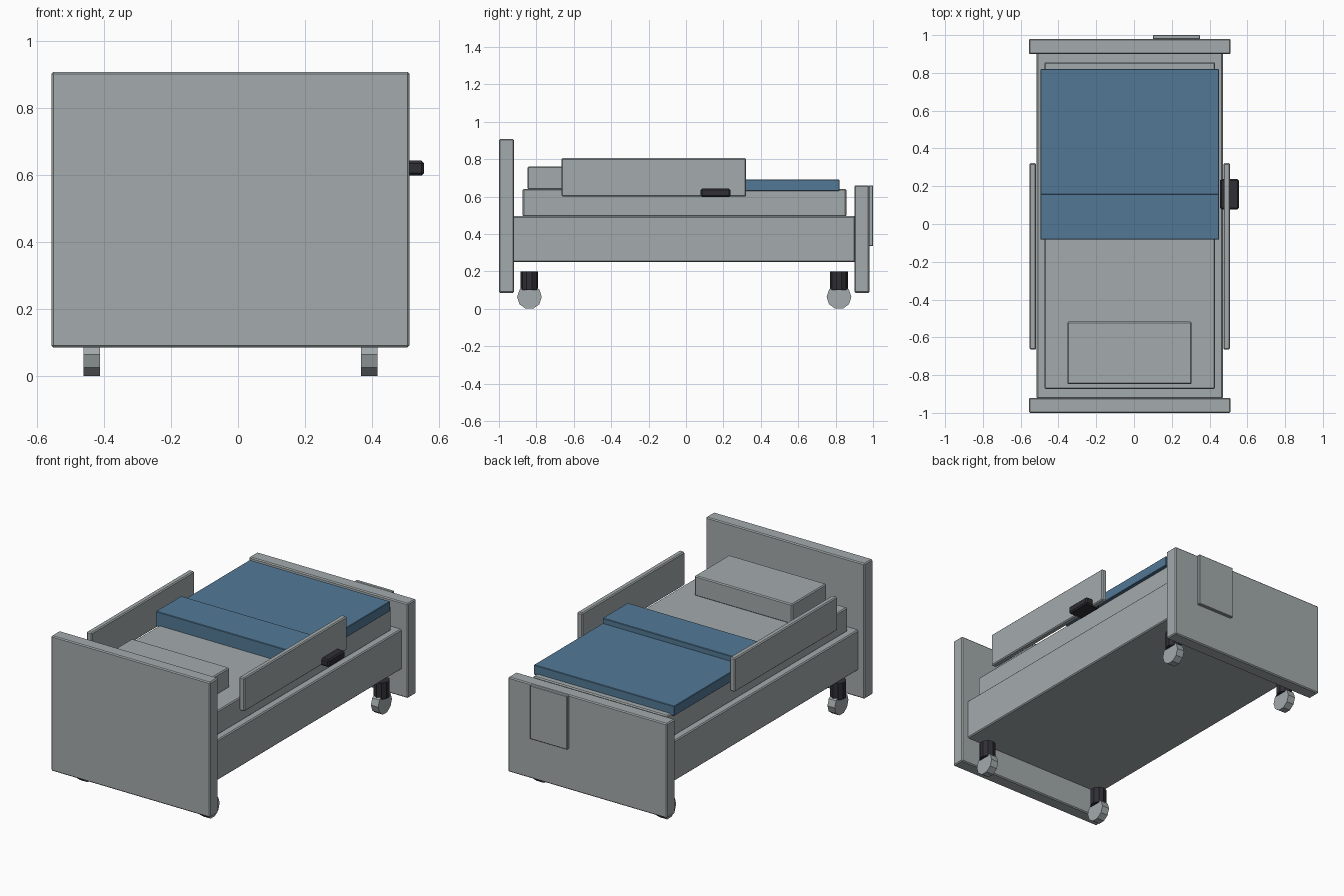
import bpy, math

if "Cube" in bpy.data.objects:
    bpy.data.objects.remove(bpy.data.objects["Cube"])


def material(name, rgb):
    m = bpy.data.materials.new(name)
    m.diffuse_color = (*rgb, 1)
    m.use_nodes = True
    m.node_tree.nodes["Principled BSDF"].inputs["Base Color"].default_value = m.diffuse_color
    return m


grey = material("light grey", (0.37, 0.405, 0.415))
blue = material("blanket blue", (0.085, 0.19, 0.305))
dark = material("dark charcoal", (0.028, 0.028, 0.036))


def box(name, x, y, z, mat, bevel=0.006):
    """Box from (min, max) pairs, with a small chamfer."""
    bpy.ops.mesh.primitive_cube_add(
        size=1, location=[(a + b) / 2 for a, b in (x, y, z)])
    o = bpy.context.object
    o.name = name
    o.scale = [b - a for a, b in (x, y, z)]
    bpy.ops.object.transform_apply(location=False, rotation=False, scale=True)
    o.data.materials.append(mat)
    if bevel:
        b = o.modifiers.new("chamfer", 'BEVEL')
        b.width = bevel
        b.segments = 1
    return o


def cylinder(name, loc, r, depth, mat, rot=(0, 0, 0)):
    bpy.ops.mesh.primitive_cylinder_add(
        vertices=10, radius=r, depth=depth, location=loc, rotation=rot)
    o = bpy.context.object
    o.name = name
    o.data.materials.append(mat)
    return o


# End boards and base
box("headboard", (-0.557, 0.512), (-1.0, -0.92), (0.085, 0.907), grey)
box("footboard", (-0.557, 0.512), (0.90, 0.98), (0.085, 0.66), grey)
box("chart_panel", (0.10, 0.35), (0.978, 1.0), (0.335, 0.66), grey, 0.003)
box("bed_base", (-0.515, 0.47), (-0.925, 0.905), (0.25, 0.495), grey)

# Bedding
box("mattress", (-0.475, 0.43), (-0.873, 0.857), (0.493, 0.64), grey)
box("pillow", (-0.352, 0.305), (-0.848, -0.517), (0.638, 0.76), grey)
box("blanket", (-0.495, 0.45), (0.15, 0.82), (0.63, 0.69), blue, 0.003)
box("blanket_fold", (-0.495, 0.45), (-0.083, 0.16), (0.63, 0.722), blue, 0.003)

# Side rails and hand control
box("left_rail", (-0.553, -0.518), (-0.665, 0.322), (0.60, 0.805), grey)
box("right_rail", (0.473, 0.508), (-0.665, 0.322), (0.60, 0.805), grey)
box("hand_control", (0.455, 0.555), (0.078, 0.238), (0.597, 0.642), dark, 0.008)

# Casters
for x, side in ((-0.436, "left"), (0.392, "right")):
    for y, end in ((-0.837, "head"), (0.818, "foot")):
        cylinder(f"caster_stem_{end}_{side}", (x, y, 0.15), 0.047, 0.10, dark)
        cylinder(f"caster_wheel_{end}_{side}", (x, y, 0.063), 0.066, 0.049,
                 grey, (0, math.pi / 2, 0))
